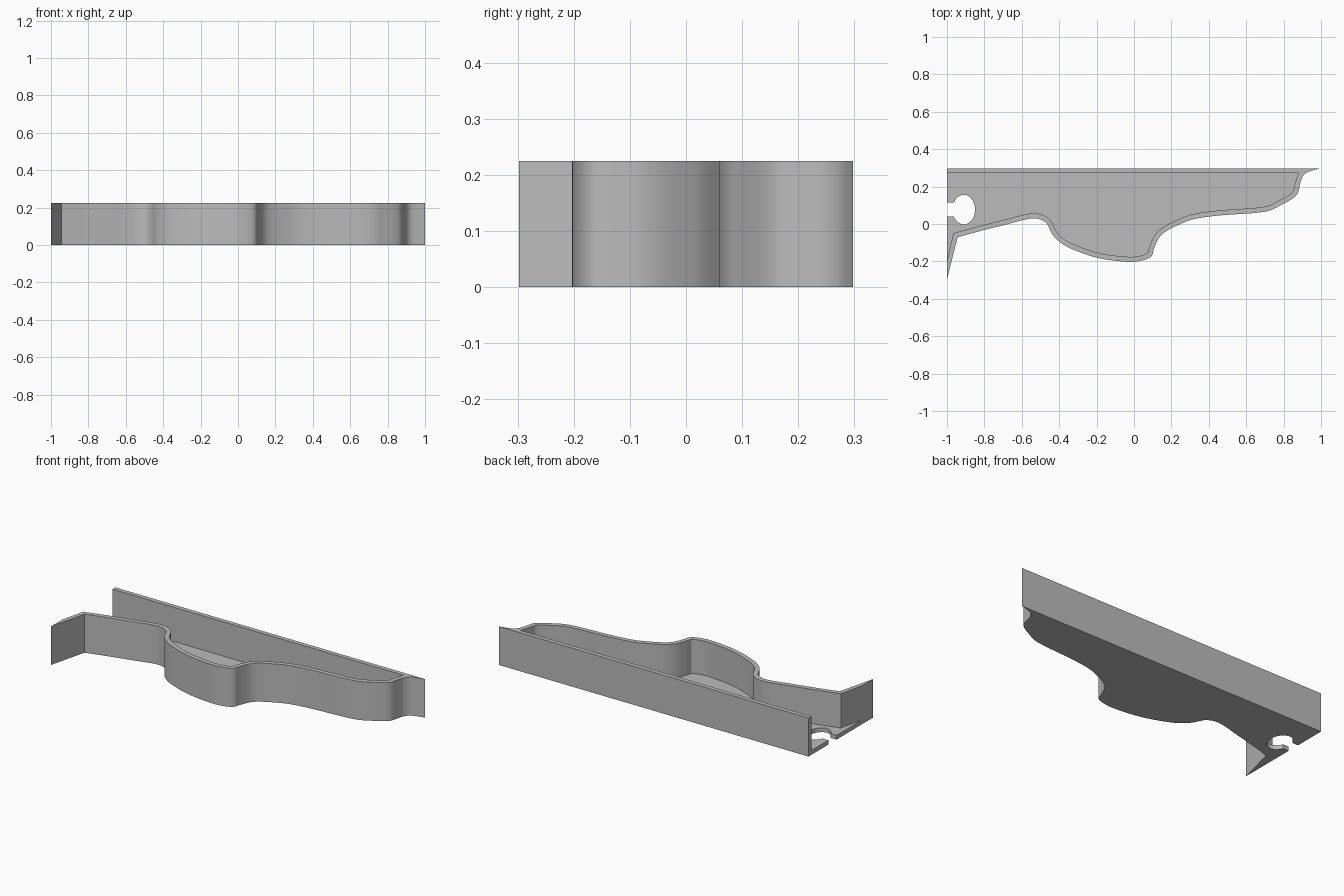
import bpy, bmesh, math
from mathutils import Vector

cube = bpy.data.objects.get("Cube")
if cube:
    bpy.data.objects.remove(cube, do_unlink=True)

HEIGHT, FLOOR, WALL, BACK = 0.225, 0.025, 0.027, 0.298

grey = bpy.data.materials.new("plain_grey")
grey.use_nodes = True
grey.diffuse_color = (0.5, 0.5, 0.5, 1)
grey.node_tree.nodes["Principled BSDF"].inputs["Base Color"].default_value = (0.5, 0.5, 0.5, 1)


def smooth_path(points, steps=5):
    """Rounded curve through the given points."""
    pts = [Vector(p) for p in points]
    pts = [2 * pts[0] - pts[1]] + pts + [2 * pts[-1] - pts[-2]]
    path = []
    for a, b, c, d in zip(pts, pts[1:], pts[2:], pts[3:]):
        m, n = (c - a) / 2, (d - b) / 2
        for i in range(steps):
            t = i / steps
            path.append(b * (2*t**3 - 3*t**2 + 1) + m * (t**3 - 2*t**2 + t)
                        + c * (3*t**2 - 2*t**3) + n * (t**3 - t**2))
    return path + [pts[-2]]


def offset_path(path, distance):
    """Mitred parallel of the interior points, to the left of the path."""
    result = []
    for a, b, c in zip(path, path[1:], path[2:]):
        u, v = (b - a).normalized(), (c - b).normalized()
        n = Vector((-u.y - v.y, u.x + v.x)).normalized()
        result.append(b + n * distance / n.dot(Vector((-u.y, u.x))))
    return result


def prism(name, outline, z0, z1):
    """Extrude a flat outline between two heights."""
    bm = bmesh.new()
    base = bm.faces.new([bm.verts.new((p[0], p[1], z0)) for p in outline])
    top = bmesh.ops.extrude_face_region(bm, geom=[base], use_keep_orig=True)
    bmesh.ops.translate(bm, vec=(0, 0, z1 - z0),
                        verts=[g for g in top["geom"] if isinstance(g, bmesh.types.BMVert)])
    bmesh.ops.recalc_face_normals(bm, faces=bm.faces)
    mesh = bpy.data.meshes.new(name)
    bm.to_mesh(mesh)
    bm.free()
    obj = bpy.data.objects.new(name, mesh)
    bpy.context.collection.objects.link(obj)
    mesh.materials.append(grey)
    bpy.ops.object.select_all(action='DESELECT')
    obj.select_set(True)
    bpy.context.view_layer.objects.active = obj
    bpy.ops.object.shade_smooth_by_angle(angle=math.radians(30))
    return obj


# Wavy front edge, from the flared leg to the pointed back corner
front = [(-0.943, -0.071), (-0.82, -0.037), (-0.68, -0.002), (-0.58, 0.024),
         (-0.52, 0.029), (-0.47, 0.006), (-0.44, -0.05), (-0.41, -0.085),
         (-0.345, -0.128), (-0.2, -0.18), (-0.04, -0.202), (0.04, -0.196),
         (0.092, -0.174), (0.108, -0.13), (0.133, -0.075), (0.17, -0.04),
         (0.24, -0.004), (0.32, 0.026), (0.45, 0.045), (0.69, 0.064),
         (0.78, 0.098), (0.865, 0.15), (0.887, 0.21), (0.9, 0.25),
         (0.93, 0.278), (1, BACK)]
outer = [Vector((-1, -BACK))] + smooth_path(front)

# Upright rim: wavy front wall joined to the straight back wall
inner = [p for p in offset_path(outer, WALL) if p.y < 0.262]
inner = [Vector((-1, -0.195))] + inner + [Vector((0.88, 0.272))]
prism("tray_rim", outer + [(-1, BACK), (-1, 0.272)] + inner[::-1], FLOOR, HEIGHT)

# Floor with an oval keyhole open to the end
start = math.radians(152)
hole = []
for i in range(33):
    a = start - 2 * start * i / 32
    hole.append((-0.91 + 0.06 * math.cos(a), 0.077 + 0.079 * math.sin(a)))
keyhole = [(-1, hole[0][1])] + hole + [(-1, hole[-1][1])]
prism("tray_floor", outer + [(-1, BACK)] + keyhole, 0, FLOOR)
